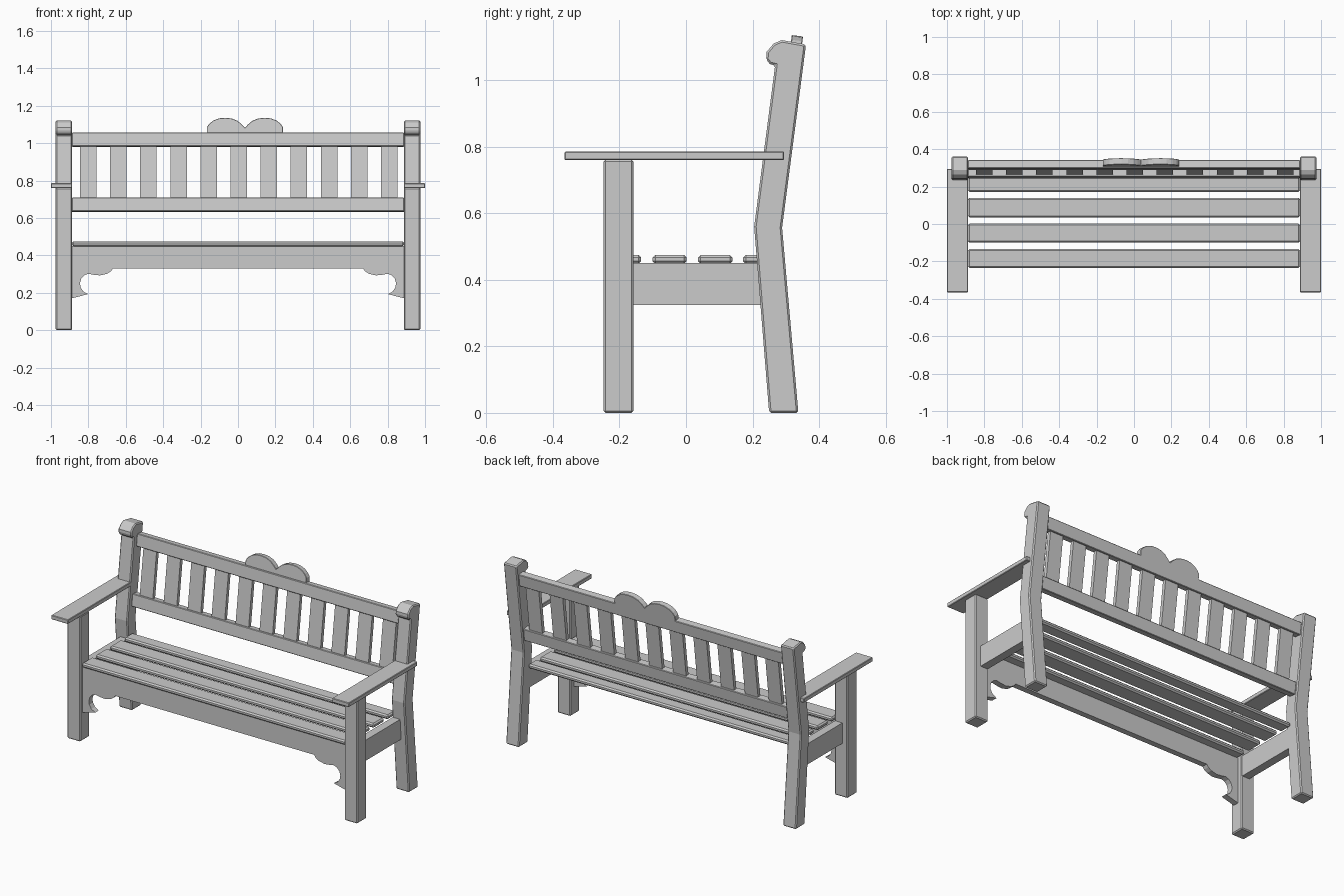
import bpy, bmesh, math
from mathutils import Vector

if "Cube" in bpy.data.objects:
    bpy.data.objects.remove(bpy.data.objects["Cube"])


def prism(name, pts, extrude, bevel=0.0):
    """Extrude a planar outline of 3D points along a vector."""
    bm = bmesh.new()
    face = bm.faces.new([bm.verts.new(p) for p in pts])
    new = bmesh.ops.extrude_face_region(bm, geom=[face])["geom"]
    bmesh.ops.translate(bm, vec=Vector(extrude),
                        verts=[v for v in new if isinstance(v, bmesh.types.BMVert)])
    bmesh.ops.recalc_face_normals(bm, faces=bm.faces)
    mesh = bpy.data.meshes.new(name)
    bm.to_mesh(mesh)
    bm.free()
    obj = bpy.data.objects.new(name, mesh)
    bpy.context.collection.objects.link(obj)
    if bevel:
        mod = obj.modifiers.new("bevel", "BEVEL")
        mod.width = bevel
        mod.segments = 1
        mod.limit_method = "ANGLE"
        mod.angle_limit = math.radians(40)
    return obj


def box(name, x0, x1, y0, y1, z0, z1, bevel=0.0):
    return prism(name, [(x0, y0, z0), (x1, y0, z0), (x1, y1, z0), (x0, y1, z0)],
                 (0, 0, z1 - z0), bevel)


# The backrest leans along a line starting at the bend of the rear posts
LEAN = math.atan(0.13)
S, C = math.sin(LEAN), math.cos(LEAN)


def on_back(x, z, off):
    t = (z - 0.56) / C
    return (x, 0.205 + t * S + off * C, 0.56 + t * C - off * S)


def back_board(name, x0, x1, z0, z1, o0, o1, bevel=0.0):
    prof = [on_back(x0, z, o) for z, o in ((z0, o0), (z0, o1), (z1, o1), (z1, o0))]
    return prism(name, prof, (x1 - x0, 0, 0), bevel)


IN, OUT = 0.887, 0.975
post = [(0.25, 0), (0.338, 0), (0.289, 0.557), (0.361, 1.108), (0.288, 1.121),
        (0.264, 1.111), (0.242, 1.085), (0.241, 1.063), (0.252, 1.049),
        (0.268, 1.045), (0.205, 0.56)]

# Legs, posts, arms and side rails on both ends
for side, s in (("left", -1), ("right", 1)):
    def span(a, b):
        return sorted((s * a, s * b))
    a, b = span(IN, OUT)
    box(side + "_front_leg", a, b, -0.248, -0.158, 0, 0.762, 0.006)
    prism(side + "_back_post", [(a, y, z) for y, z in post], (b - a, 0, 0), 0.006)
    a, b = span(IN, 1.0)
    box(side + "_armrest", a, b, -0.365, 0.295, 0.76, 0.786, 0.003)
    a, b = span(0.89, 0.94)
    box(side + "_side_rail", a, b, -0.17, 0.235, 0.325, 0.45)

# Seat slats
for i, (y0, y1) in enumerate([(-0.235, -0.135), (-0.1, 0.002), (0.036, 0.14), (0.172, 0.25)]):
    box(f"seat_slat_{i + 1}", -IN, IN, y0, y1, 0.448, 0.475, 0.008)

# Front apron with scrolled corner brackets
scroll = [(-IN, 0.171), (-0.802, 0.193), (-0.828, 0.208), (-0.842, 0.23),
          (-0.845, 0.253), (-0.838, 0.276), (-0.822, 0.294), (-0.80, 0.302),
          (-0.775, 0.297), (-0.738, 0.293), (-0.70, 0.302), (-0.68, 0.315), (-0.668, 0.33)]
outline = scroll + [(-x, z) for x, z in reversed(scroll)] + [(IN, 0.45), (-IN, 0.45)]
prism("front_apron", [(x, -0.225, z) for x, z in outline], (0, 0.035, 0))

# Backrest rails and uprights
back_board("back_top_rail", -IN, IN, 0.988, 1.062, 0.028, 0.072, 0.003)
back_board("back_lower_rail", -IN, IN, 0.64, 0.714, 0.028, 0.072, 0.003)
for i in range(11):
    x = (i - 5) * 0.161 + 0.004
    back_board(f"back_upright_{i + 1}", x - 0.044, x + 0.044, 0.70, 1.0, 0.039, 0.061)

# Double-hump crest on the top rail
hump = [(-0.204, 1.055), (-0.204, 1.09), (-0.19, 1.11), (-0.168, 1.127), (-0.138, 1.138),
        (-0.105, 1.141), (-0.07, 1.137), (-0.04, 1.125), (-0.018, 1.107)]
crest = hump + [(0, 1.088)] + [(-x, z) for x, z in reversed(hump)]
prism("back_crest", [on_back(x + 0.037, z, 0.038) for x, z in crest],
      (0, 0.034 * C, -0.034 * S), 0.002)
